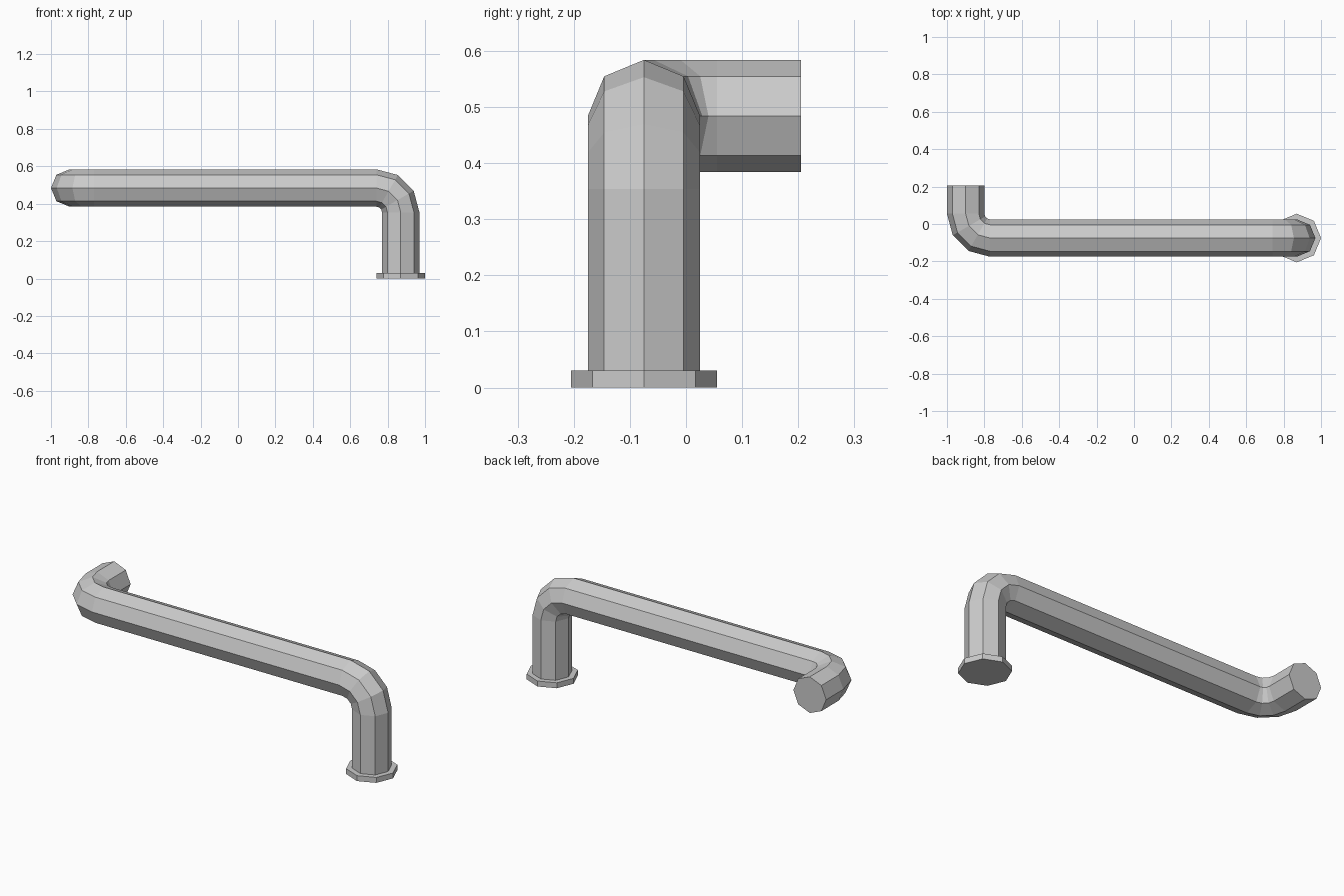
import bpy, bmesh
from math import sin, cos, pi
from mathutils import Vector

if "Cube" in bpy.data.objects:
    bpy.data.objects.remove(bpy.data.objects["Cube"])

SIDES, R, BEND = 8, 0.10, 0.13   # tube sides, tube radius, bend radius
Y, Z = -0.075, 0.484             # axis of the long bar
XL, XR = -0.90, 0.87             # axes of the two end legs


def finish(name, bm):
    bmesh.ops.recalc_face_normals(bm, faces=bm.faces[:])
    me = bpy.data.meshes.new(name)
    bm.to_mesh(me)
    bm.free()
    ob = bpy.data.objects.new(name, me)
    bpy.context.collection.objects.link(ob)
    return ob


# Path as (point, tangent): foot, three-step bend, bar, three-step bend, end
path = [(Vector((XR, Y, 0.02)), Vector((0, 0, 1)))]
for i in range(4):
    a = i * pi / 6
    path.append((Vector((XR - BEND + BEND * cos(a), Y, Z - BEND + BEND * sin(a))),
                 Vector((-sin(a), 0, cos(a)))))
for i in range(4):
    a = i * pi / 6
    path.append((Vector((XL + BEND - BEND * sin(a), Y + BEND - BEND * cos(a), Z)),
                 Vector((-cos(a), sin(a), 0))))
path.append((Vector((XL, 0.205, Z)), Vector((0, 1, 0))))

# Bent octagonal bar, swept with a frame carried along the path
bm = bmesh.new()
normal, last, rings = Vector((0, 1, 0)), path[0][1], []
for p, t in path:
    normal = last.rotation_difference(t) @ normal
    last = t
    side = t.cross(normal)
    rings.append([bm.verts.new(p + R * (cos(k * 2 * pi / SIDES) * normal
                                        + sin(k * 2 * pi / SIDES) * side))
                  for k in range(SIDES)])
for a, b in zip(rings, rings[1:]):
    for k in range(SIDES):
        n = (k + 1) % SIDES
        bm.faces.new((a[k], a[n], b[n], b[k]))
bm.faces.new(rings[0])
bm.faces.new(rings[-1])
finish("bent_bar", bm)

# Foot flange
bm = bmesh.new()
ring = [bm.verts.new((XR + 0.13 * cos(k * pi / 4), Y + 0.13 * sin(k * pi / 4), 0))
        for k in range(SIDES)]
base = bm.faces.new(ring)
top = bmesh.ops.extrude_face_region(bm, geom=[base], use_keep_orig=True)
bmesh.ops.translate(bm, vec=(0, 0, 0.03),
                    verts=[v for v in top["geom"] if isinstance(v, bmesh.types.BMVert)])
finish("foot_flange", bm)
